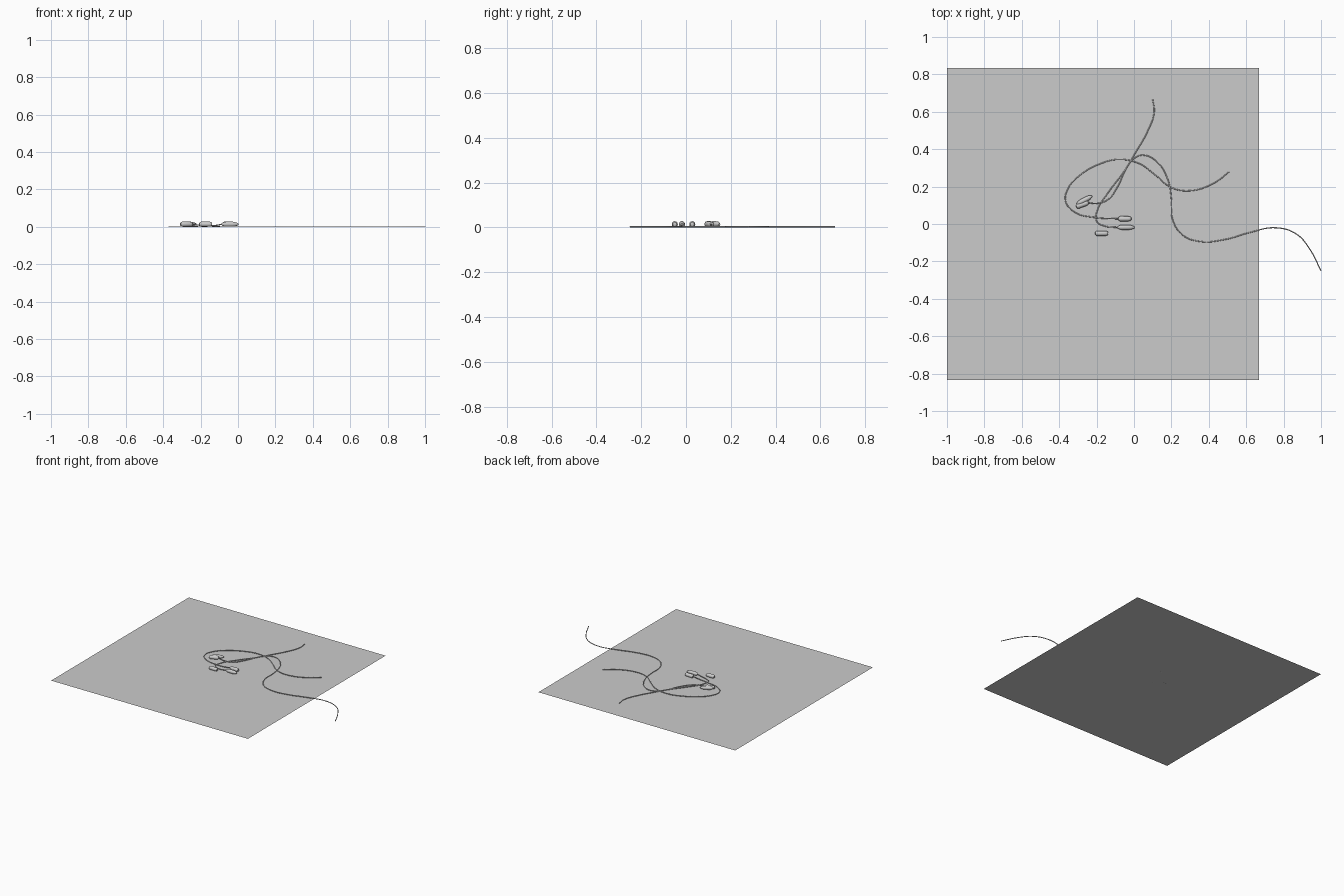
import bpy, bmesh, math
from mathutils import Matrix, Vector

if "Cube" in bpy.data.objects:
    bpy.data.objects.remove(bpy.data.objects["Cube"])

R = 0.003  # cable radius


def add_mesh(name, bm):
    me = bpy.data.meshes.new(name)
    bm.to_mesh(me)
    bm.free()
    ob = bpy.data.objects.new(name, me)
    bpy.context.collection.objects.link(ob)
    return ob


def cable(name, pts):
    # smooth tube through plan points (x, y, z)
    cu = bpy.data.curves.new(name, 'CURVE')
    cu.dimensions = '3D'
    cu.bevel_depth = R
    cu.bevel_resolution = 1
    cu.resolution_u = 8
    cu.use_fill_caps = True
    sp = cu.splines.new('BEZIER')
    sp.bezier_points.add(len(pts) - 1)
    for bp, p in zip(sp.bezier_points, pts):
        bp.co = (p[0], p[1], p[2] if len(p) > 2 else R)
        bp.handle_left_type = bp.handle_right_type = 'AUTO'
    ob = bpy.data.objects.new(name, cu)
    bpy.context.collection.objects.link(ob)


def lathe(name, profile, loc, angle=0, sides=20):
    # profile of (distance along axis, radius), axis lying flat
    bm = bmesh.new()
    rings = [[bm.verts.new((x, r * math.cos(2 * math.pi * i / sides),
                            r * math.sin(2 * math.pi * i / sides)))
              for i in range(sides)] for x, r in profile]
    for a, b in zip(rings, rings[1:]):
        for i in range(sides):
            j = (i + 1) % sides
            bm.faces.new((a[i], a[j], b[j], b[i]))
    bm.faces.new(rings[0])
    bm.faces.new(rings[-1])
    bmesh.ops.recalc_face_normals(bm, faces=bm.faces)
    bm.transform(Matrix.Translation(Vector(loc)) @ Matrix.Rotation(math.radians(angle), 4, 'Z'))
    ob = add_mesh(name, bm)
    bpy.context.view_layer.objects.active = ob
    ob.select_set(True)
    bpy.ops.object.shade_smooth_by_angle()
    ob.select_set(False)


# flat base sheet
bm = bmesh.new()
bm.faces.new([bm.verts.new(v) for v in
              ((-1, -.833, 0), (.667, -.833, 0), (.667, .833, 0), (-1, .833, 0))])
add_mesh("base_sheet", bm)

# three loose cables
Z = 0.014
cable("long_cable", [(1, -.25), (.94, -.135), (.87, -.055), (.76, -.02), (.62, -.045),
                     (.49, -.082), (.35, -.093), (.255, -.055), (.205, .03), (.2, .13),
                     (.18, .24), (.125, .33), (.05, .368), (0, .35), (-.04, .30),
                     (-.09, .195), (-.14, .13), (-.20, .11, .008), (-.25, .115, Z)])
cable("upper_cable", [(.10, .665), (.108, .60), (.07, .49), (.01, .385), (-.05, .285),
                      (-.14, .165), (-.197, .07), (-.2, .015), (-.16, -.01),
                      (-.11, -.017, .008), (-.085, -.018, Z)])
cable("middle_cable", [(.51, .28), (.43, .22), (.30, .178), (.2, .195), (.11, .265),
                       (.03, .322), (-.08, .345), (-.18, .322), (-.29, .26), (-.355, .185),
                       (-.365, .12), (-.315, .062), (-.21, .035), (-.12, .029, .008),
                       (-.085, .028, Z)])

# plugs at the cable ends
plug = [(-.036, .004), (-.034, .009), (-.026, .0135), (.018, .0135), (.026, .0125),
        (.032, .009), (.034, .004)]
long_plug = [(-.046, .004), (-.04, .008), (-.028, .0125), (-.016, .0135), (.012, .0135),
             (.026, .012), (.038, .008), (.046, .004)]
lathe("middle_plug", plug, (-.048, .028, Z))
lathe("upper_plug", long_plug, (-.043, -.018, Z))
lathe("loose_cap", plug, (-.172, -.05, Z))
lathe("long_plug", long_plug, (-.265, .128, Z), 28)
lathe("side_cap", plug, (-.275, .104, Z), 20)
